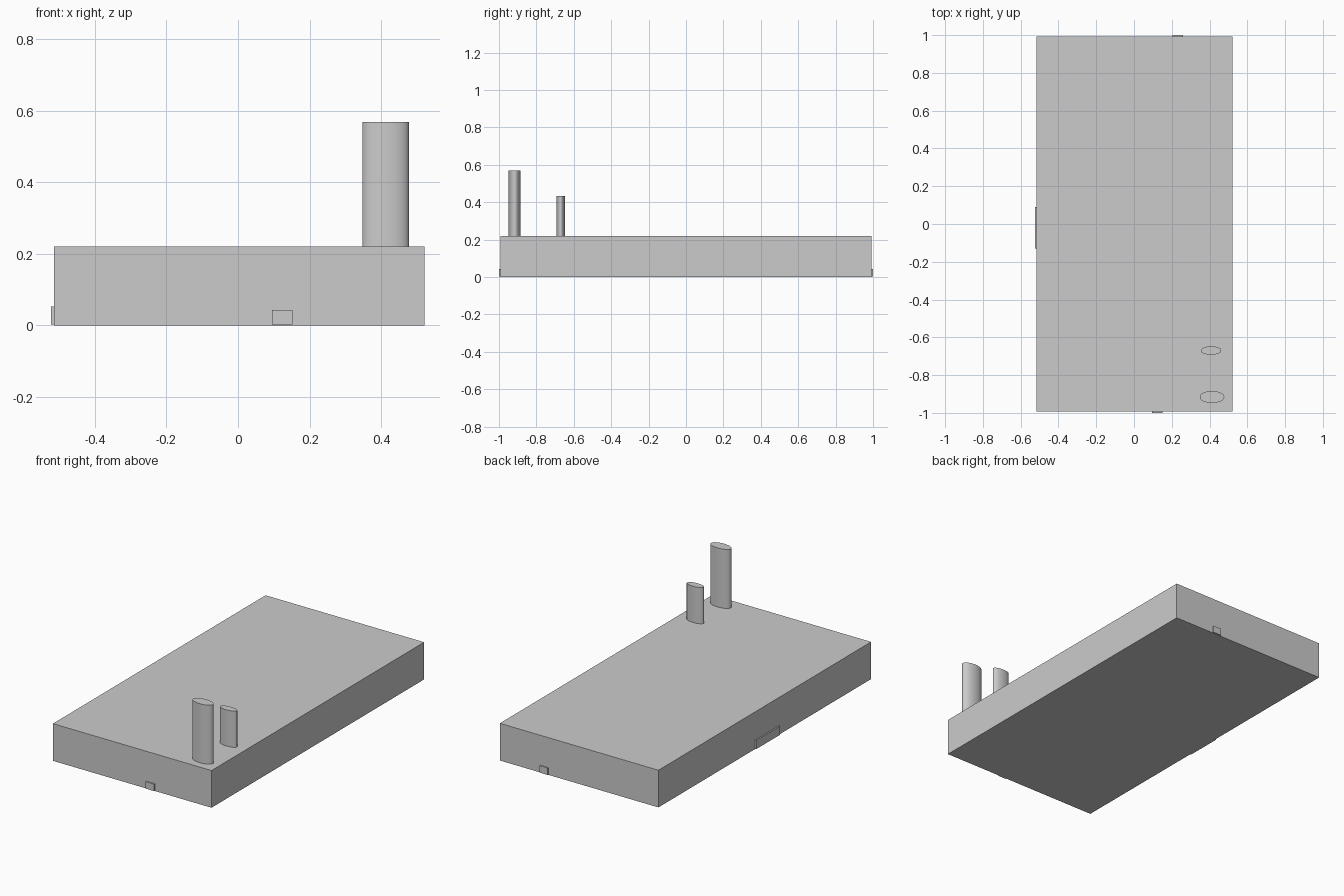
import bpy

if "Cube" in bpy.data.objects:
    bpy.data.objects.remove(bpy.data.objects["Cube"])


def box(name, lo, hi):
    bpy.ops.mesh.primitive_cube_add(size=1, location=[(a + b) / 2 for a, b in zip(lo, hi)])
    ob = bpy.context.object
    ob.name = name
    ob.scale = [b - a for a, b in zip(lo, hi)]
    bpy.ops.object.transform_apply(location=False, rotation=False, scale=True)
    return ob


def oval_chimney(name, x, y, rx, ry, z0, z1):
    bpy.ops.mesh.primitive_cylinder_add(vertices=48, radius=1, depth=1,
                                        location=(x, y, (z0 + z1) / 2))
    ob = bpy.context.object
    ob.name = name
    ob.scale = (rx, ry, z1 - z0)
    bpy.ops.object.transform_apply(location=False, rotation=False, scale=True)
    bpy.ops.object.shade_smooth_by_angle()
    return ob


# Main hall
X0, X1, Y, TOP = -0.515, 0.522, 0.993, 0.22
box("hall", (X0, -Y, 0), (X1, Y, TOP))

# Doors standing slightly proud of the walls
box("front_door", (0.095, -1.0, 0.002), (0.152, -Y + 0.005, 0.043))
box("back_door", (0.204, Y - 0.005, 0.002), (0.259, 1.0, 0.043))
box("side_gate", (-0.523, -0.13, 0.002), (X0 + 0.005, 0.09, 0.053))

# Oval chimneys on the roof
oval_chimney("tall_chimney", 0.413, -0.916, 0.065, 0.032, TOP, 0.569)
oval_chimney("short_chimney", 0.408, -0.67, 0.054, 0.0225, TOP, 0.434)
